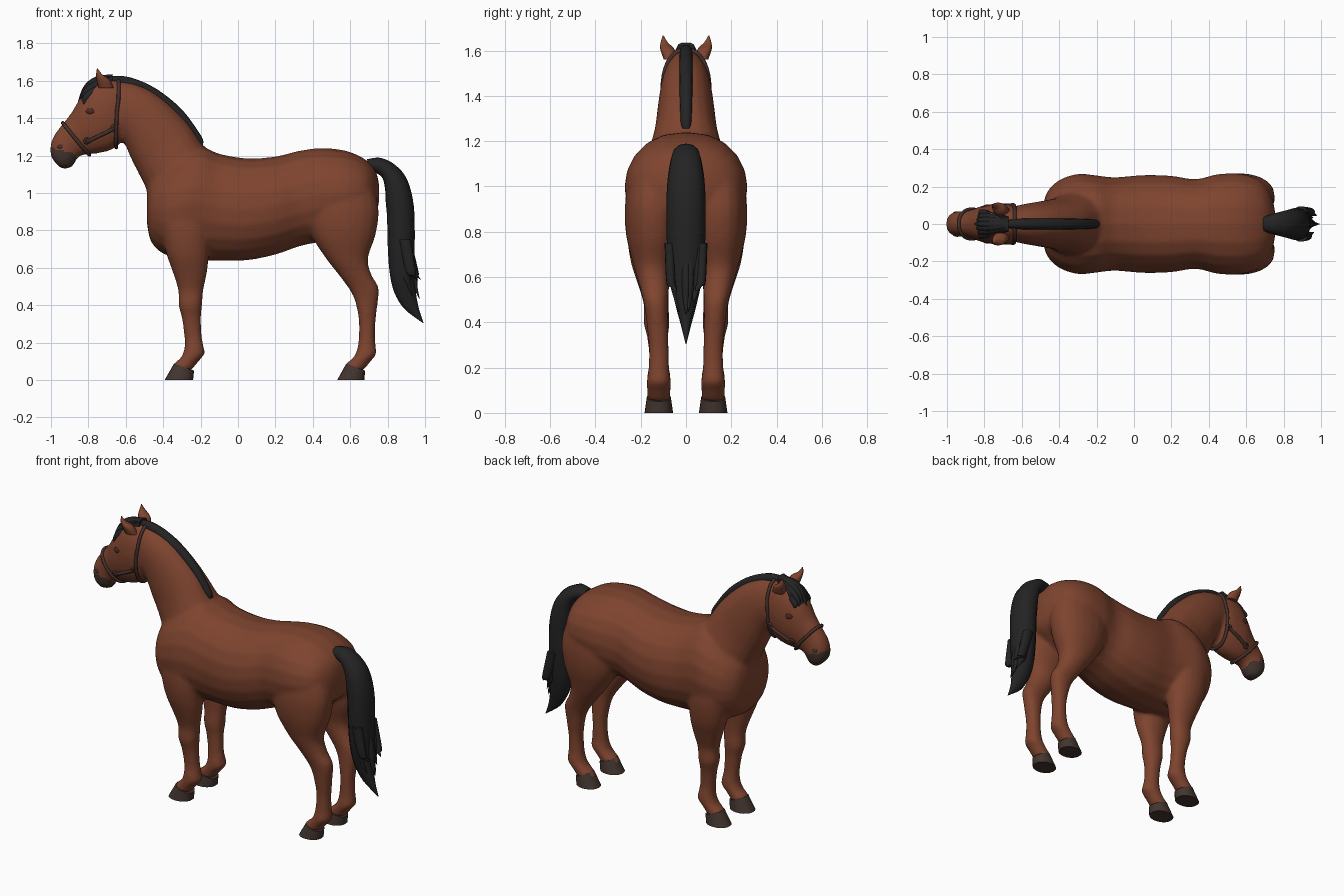
import bpy, bmesh, math, random
from mathutils import Vector
from mathutils.bvhtree import BVHTree

random.seed(4)
if "Cube" in bpy.data.objects:
    bpy.data.objects.remove(bpy.data.objects["Cube"], do_unlink=True)


def material(name, r, g, b):
    mat = bpy.data.materials.new(name)
    mat.use_nodes = True
    mat.diffuse_color = (r, g, b, 1)
    bsdf = mat.node_tree.nodes["Principled BSDF"]
    bsdf.inputs["Base Color"].default_value = (r, g, b, 1)
    bsdf.inputs["Roughness"].default_value = 0.8
    return mat


coat = material("chestnut coat", 0.21, 0.058, 0.028)
skin = material("dark muzzle skin", 0.055, 0.034, 0.027)
hair = material("black hair", 0.017, 0.017, 0.018)
horn = material("hoof horn", 0.055, 0.036, 0.029)
leather = material("halter leather", 0.058, 0.03, 0.024)
eye_brown = material("eye brown", 0.07, 0.022, 0.014)


def ring(station, sides=20, grow=1.0):
    """Oval between two points of the side outline: ax, az, bx, bz, half width, y."""
    ax, az, bx, bz, width, y = station
    a, b = Vector((ax, y, az)), Vector((bx, y, bz))
    points = []
    for i in range(sides):
        t = math.tau * i / sides
        side = math.copysign(abs(math.sin(t)) ** 0.85, math.sin(t))
        points.append((a + b) / 2 + (a - b) / 2 * math.cos(t) * grow
                      + Vector((0, width * side * grow, 0)))
    return points


def smooth_stations(stations, steps=4):
    rows = [tuple(s) + (0,) * (6 - len(s)) for s in stations]
    rows = [rows[0]] + rows + [rows[-1]]
    result = []
    for p, q, r, s in zip(rows, rows[1:], rows[2:], rows[3:]):
        for k in range(steps):
            t = k / steps
            result.append([b + t * (c - a) / 2
                           + t * t * (2 * a - 5 * b + 4 * c - d) / 2
                           + t ** 3 * (3 * b - a - 3 * c + d) / 2
                           for a, b, c, d in zip(p, q, r, s)])
    return result + [rows[-1]]


def loft(bm, stations, sides=20, steps=4):
    loops = [[bm.verts.new(p) for p in ring(s, sides)]
             for s in smooth_stations(stations, steps)]
    for low, high in zip(loops, loops[1:]):
        for i in range(sides):
            j = (i + 1) % sides
            bm.faces.new((low[i], low[j], high[j], high[i]))
    bm.faces.new(loops[0])
    bm.faces.new(loops[-1])


def build(name, mat, lofts, sides=20, steps=4):
    bm = bmesh.new()
    for stations in lofts:
        loft(bm, stations, sides, steps)
    bmesh.ops.recalc_face_normals(bm, faces=bm.faces)
    mesh = bpy.data.meshes.new(name)
    bm.to_mesh(mesh)
    bm.free()
    obj = bpy.data.objects.new(name, mesh)
    bpy.context.collection.objects.link(obj)
    mesh.materials.append(mat)
    shade(obj)
    return obj


def shade(obj):
    bpy.ops.object.select_all(action="DESELECT")
    obj.select_set(True)
    bpy.context.view_layer.objects.active = obj
    bpy.ops.object.shade_smooth_by_angle(angle=math.radians(50))


def mirrored(stations):
    return [s[:5] + (-s[5],) for s in stations]


# Trunk, from chest to rump
trunk = [(-.487, 1.0, -.487, .84, .09), (-.465, 1.08, -.465, .74, .17),
         (-.4, 1.15, -.4, .675, .235), (-.3, 1.22, -.3, .65, .268),
         (-.2, 1.25, -.2, .64, .26), (-.1, 1.21, -.1, .637, .25),
         (.05, 1.185, .05, .64, .262), (.2, 1.195, .2, .67, .258),
         (.33, 1.226, .33, .715, .24), (.45, 1.24, .45, .74, .267),
         (.58, 1.225, .58, .77, .268), (.68, 1.18, .68, .83, .23),
         (.735, 1.12, .735, .88, .15), (.755, 1.04, .755, .96, .06)]
# Neck, from withers to poll
neck = [(-.06, 1.17, -.4, .76, .2), (-.15, 1.22, -.48, .88, .19),
        (-.2, 1.275, -.485, 1.0, .165), (-.26, 1.365, -.53, 1.1, .14),
        (-.35, 1.46, -.57, 1.18, .128), (-.45, 1.54, -.6, 1.25, .117),
        (-.55, 1.585, -.63, 1.3, .106), (-.64, 1.6, -.68, 1.32, .09)]
# Head, from poll to lips
head = [(-.62, 1.595, -.61, 1.3, .085), (-.7, 1.61, -.64, 1.255, .106),
        (-.78, 1.59, -.69, 1.225, .108), (-.84, 1.515, -.76, 1.21, .1),
        (-.89, 1.43, -.81, 1.205, .082), (-.945, 1.36, -.85, 1.195, .069),
        (-.985, 1.305, -.87, 1.165, .069), (-1.003, 1.25, -.89, 1.138, .065),
        (-1.0, 1.2, -.93, 1.128, .05), (-.98, 1.165, -.95, 1.135, .02)]
# Legs, top to pastern
front_leg = [(-.43, .98, -.18, .98, .08, .16), (-.415, .82, -.15, .82, .105, .155),
             (-.385, .68, -.155, .68, .092, .155), (-.35, .58, -.165, .58, .072, .145),
             (-.32, .48, -.185, .48, .055, .132), (-.318, .4, -.192, .4, .058, .13),
             (-.3, .33, -.198, .33, .046, .125), (-.287, .23, -.193, .23, .042, .12),
             (-.287, .17, -.183, .175, .05, .12), (-.305, .12, -.178, .14, .054, .12),
             (-.34, .09, -.21, .1, .051, .12), (-.36, .05, -.25, .05, .05, .12)]
hind_leg = [(.43, 1.08, .71, 1.08, .1, .14), (.37, .92, .752, .92, .123, .147),
            (.39, .78, .737, .78, .117, .147), (.47, .65, .695, .65, .084, .148),
            (.54, .56, .715, .56, .066, .14), (.61, .46, .753, .49, .053, .132),
            (.638, .37, .743, .38, .047, .125), (.648, .28, .733, .28, .044, .12),
            (.64, .18, .735, .19, .047, .12), (.617, .12, .74, .14, .055, .12),
            (.58, .09, .71, .1, .052, .12), (.555, .05, .67, .05, .05, .12)]

legs = [front_leg, hind_leg]
horse = build("body", coat, [trunk, neck, head] + legs + [mirrored(l) for l in legs])

# Fuse the body into one skin and soften the joins
remesh = horse.modifiers.new("fuse", "REMESH")
remesh.mode = "VOXEL"
remesh.voxel_size = 0.012
soften = horse.modifiers.new("soften", "SMOOTH")
soften.factor = 0.5
soften.iterations = 7
for modifier in ("fuse", "soften"):
    bpy.ops.object.modifier_apply(modifier=modifier)
horse.data.materials.clear()
for mat in (coat, skin):
    horse.data.materials.append(mat)
for face in horse.data.polygons:
    c = face.center
    face.material_index = int(c.x < -0.865 and c.z + 0.25 * (c.x + 0.93) < 1.225)
shade(horse)
bpy.context.view_layer.update()
surface = BVHTree.FromObject(horse, bpy.context.evaluated_depsgraph_get())

# Hooves
for label, shift in (("front", 0), ("hind", .92)):
    for side, y in (("left", .12), ("right", -.12)):
        if shift:
            rows = [(.58, .088, .68, .05, .053, y), (.53, 0, .675, 0, .063, y)]
        else:
            rows = [(-.342, .088, -.235, .05, .053, y), (-.392, 0, -.24, 0, .063, y)]
        build(label + "_hoof_" + side, horn, [rows], steps=2)

# Ears
ear = [(-.745, 1.56, -.665, 1.56, .03, .068), (-.757, 1.61, -.685, 1.605, .031, .083),
       (-.758, 1.64, -.722, 1.63, .016, .096), (-.754, 1.667, -.75, 1.665, .002, .101)]
build("ears", coat, [ear, mirrored(ear)], sides=12)

# Mane along the crest
mane = [(-.185, 1.275, -.19, 1.23, .014), (-.2, 1.31, -.23, 1.27, .024),
        (-.29, 1.435, -.32, 1.39, .028), (-.4, 1.532, -.43, 1.48, .03),
        (-.5, 1.59, -.52, 1.53, .03), (-.6, 1.623, -.61, 1.56, .028),
        (-.69, 1.625, -.69, 1.58, .02)]
build("mane", hair, [mane], sides=12)

# Forelock of tapering locks
locks = []
for k in range(-3, 4):
    drop = 0.005 * k * k
    tip = random.uniform(-.015, .02)
    locks.append([(-.67, 1.635, -.67, 1.59, .02, k * .006),
                  (-.765, 1.62 - drop, -.75, 1.57 - drop, .024, k * .015),
                  (-.828, 1.565 - drop, -.805, 1.535 - drop, .018, k * .02),
                  (-.862 + abs(k) * .012, 1.475 + tip, -.858 + abs(k) * .012, 1.475 + tip,
                   .002, k * .024)])
build("forelock", hair, locks, sides=8)

# Tail with loose strands at the end
tail = [(.69, 1.18, .7, 1.12, .04), (.76, 1.188, .765, 1.09, .06),
        (.84, 1.15, .785, 1.03, .073), (.905, 1.07, .79, .95, .083),
        (.94, .93, .797, .87, .087), (.945, .75, .8, .73, .084),
        (.942, .6, .81, .58, .07), (.95, .48, .835, .47, .046),
        (.965, .39, .89, .38, .022), (.992, .305, .988, .305, .002)]
strands = [tail]
for k in range(9):
    y = (k - 4) * .014
    end = .34 + abs(y) * 2 + random.uniform(0, .1)
    x = random.uniform(.86, .985)
    strands.append([(.925, .75, .86, .75, .022, y * 1.3),
                    (x - .005, .58, x - .06, .58, .02, y * 1.2),
                    (x - .005, (.58 + end) / 2, x - .03, (.58 + end) / 2, .014, y),
                    (x + .008, end, x + .005, end, .002, y * .8)])
build("tail", hair, strands, sides=12)


def strap(name, points, closed=False, radius=0.01):
    curve = bpy.data.curves.new(name, "CURVE")
    curve.dimensions = "3D"
    curve.bevel_depth = radius
    curve.bevel_resolution = 2
    spline = curve.splines.new("POLY")
    spline.points.add(len(points) - 1)
    spline.use_cyclic_u = closed
    for target, point in zip(spline.points, points):
        place, normal, _, _ = surface.find_nearest(point)
        target.co = (*(place + normal * 0.005), 1)
    curve.materials.append(leather)
    bpy.context.collection.objects.link(bpy.data.objects.new(name, curve))


# Halter straps laid on the skin
strap("nose_band", ring((-.935, 1.37, -.8, 1.2, .08, 0), 32, 1.1), True)
strap("crown_strap", ring((-.635, 1.61, -.65, 1.26, .11, 0), 40, 1.1), True)
for side, y in (("left", .15), ("right", -.15)):
    strap("cheek_strap_" + side,
          [Vector((-.82 + .17 * i / 8, y, 1.25 + .085 * i / 8)) for i in range(9)])
    for label, x, z in (("front", -.815, 1.255), ("rear", -.65, 1.335)):
        strap(label + "_buckle_" + side,
              [Vector((x + .016 * math.cos(a), y, z + .016 * math.sin(a)))
               for a in [math.tau * i / 10 for i in range(10)]], True, 0.007)

    # Eyes and nostrils
    for label, mat, x, z, size in (("eye_", eye_brown, -.805, 1.445, .02),
                                   ("nostril_", skin, -.972, 1.255, .013)):
        place, normal, _, _ = surface.find_nearest(Vector((x, y, z)))
        bpy.ops.mesh.primitive_uv_sphere_add(segments=16, ring_count=8, radius=size,
                                             location=place - normal * size * 0.1)
        ball = bpy.context.object
        ball.name = label + side
        ball.rotation_euler = normal.to_track_quat("Z", "Y").to_euler()
        ball.scale = (1.2, 0.8, 0.4)
        ball.data.materials.append(mat)
        shade(ball)
